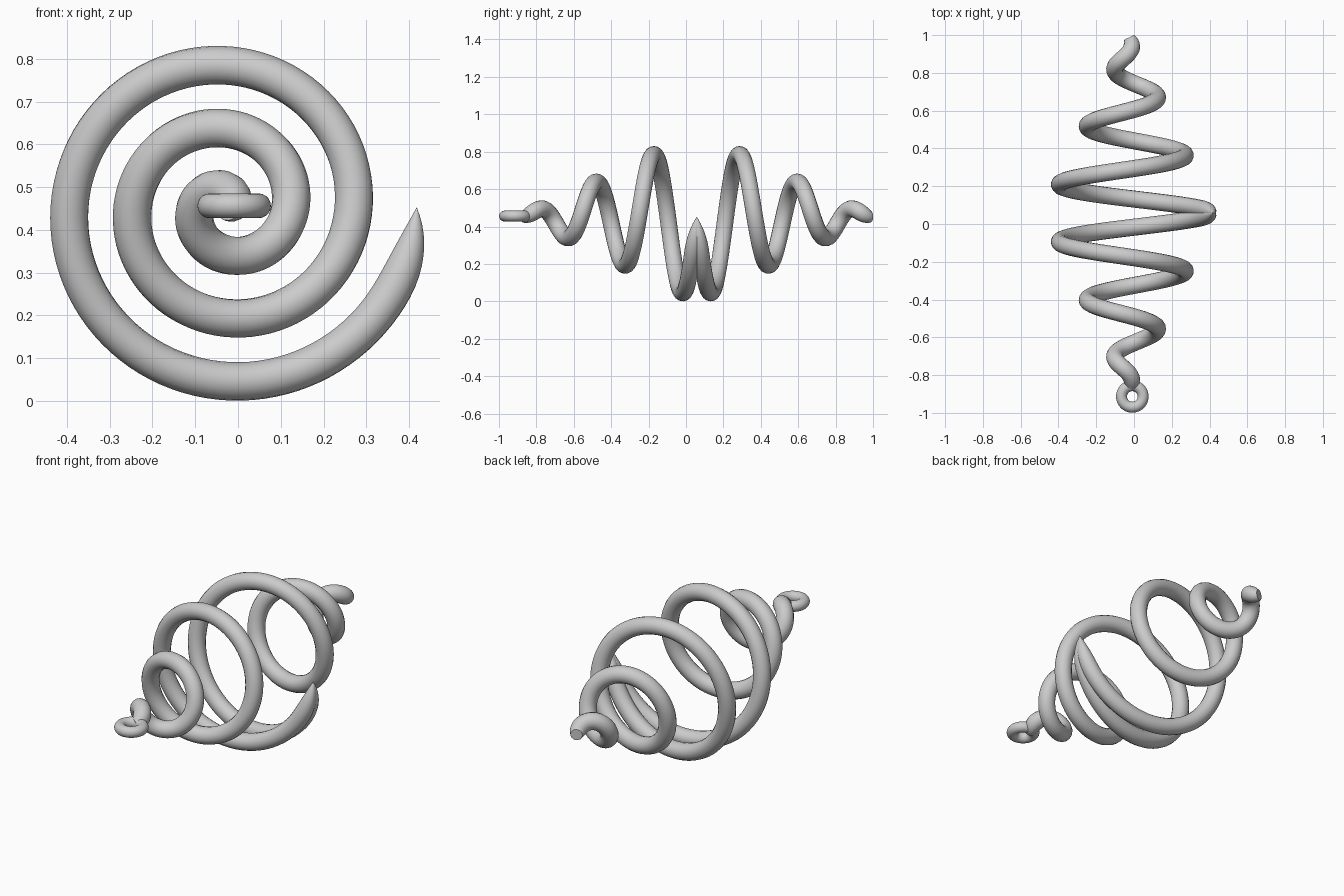
import bpy
from math import cos, sin, tau

cube = bpy.data.objects.get("Cube")
if cube:
    bpy.data.objects.remove(cube)

grey = bpy.data.materials.new("plain grey")
grey.use_nodes = True
colour = (0.6, 0.6, 0.6, 1)
grey.diffuse_color = colour
grey.node_tree.nodes["Principled BSDF"].inputs["Base Color"].default_value = colour

TURNS, STEPS = 3, 270
OUTER, PITCH, TUBE = 0.443, 0.31, 0.045
CX, MID_Y, CZ = -0.025, 0.0575, 0.452


def tube_radius(t):
    """Pointed where the two coils meet, slightly narrowed at the small end."""
    tip = 1 - max(0, 1 - t / 0.08) ** 2.5
    end = 1 - 0.33 * max(0, (t - 2.8) / 0.2) ** 2
    return tip * end


def coil(name, side):
    """Conical spiral tube running from the wide middle to a small end."""
    curve = bpy.data.curves.new(name, "CURVE")
    curve.dimensions = "3D"
    curve.bevel_depth = TUBE
    curve.bevel_resolution = 6
    curve.use_fill_caps = True
    spline = curve.splines.new("POLY")
    spline.points.add(STEPS)
    for i, p in enumerate(spline.points):
        t = TURNS * (i / STEPS) ** 1.1
        r = OUTER * (1 - t / TURNS)
        p.co = (CX + r * cos(tau * t), MID_Y + side * PITCH * t,
                CZ - r * sin(tau * t), 1)
        p.radius = max(tube_radius(t), 0.01)
    obj = bpy.data.objects.new(name, curve)
    bpy.context.collection.objects.link(obj)
    obj.data.materials.append(grey)
    bpy.ops.object.select_all(action="DESELECT")
    obj.select_set(True)
    bpy.context.view_layer.objects.active = obj
    bpy.ops.object.convert(target="MESH")
    bpy.ops.object.shade_smooth_by_angle()


# Two mirrored coils
coil("back_coil", 1)
coil("front_coil", -1)

# Hanging ring at the front end
bpy.ops.mesh.primitive_torus_add(
    major_radius=0.057, minor_radius=0.029, major_segments=48,
    minor_segments=20, location=(-0.009, -0.913, 0.456))
ring = bpy.context.object
ring.name = "hanging_ring"
ring.data.materials.append(grey)
bpy.ops.object.shade_smooth_by_angle()
